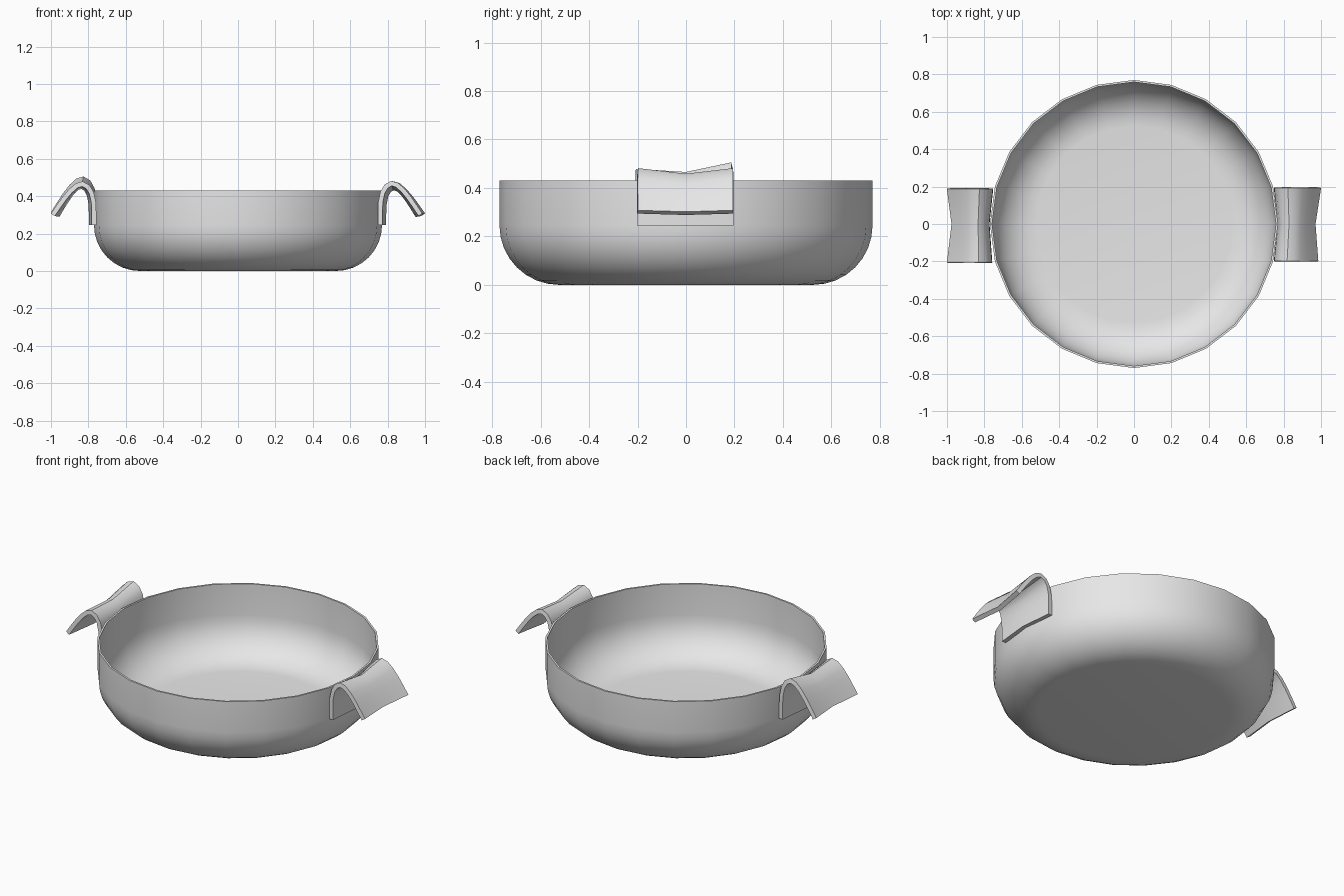
import bpy, bmesh, math

cube = bpy.data.objects.get("Cube")
if cube:
    bpy.data.objects.remove(cube, do_unlink=True)

# Single plain metal colour
metal = bpy.data.materials.new("light_grey_metal")
metal.use_nodes = True
metal.diffuse_color = (0.8, 0.8, 0.8, 1)
metal.node_tree.nodes["Principled BSDF"].inputs["Base Color"].default_value = (0.8, 0.8, 0.8, 1)


def finish(bm, name, thickness=0.0):
    """Turn a bmesh into a smooth-shaded object, optionally thickened."""
    bmesh.ops.recalc_face_normals(bm, faces=bm.faces)
    mesh = bpy.data.meshes.new(name)
    bm.to_mesh(mesh)
    bm.free()
    mesh.materials.append(metal)
    obj = bpy.data.objects.new(name, mesh)
    bpy.context.collection.objects.link(obj)
    bpy.ops.object.select_all(action='DESELECT')
    obj.select_set(True)
    bpy.context.view_layer.objects.active = obj
    if thickness:
        mod = obj.modifiers.new("thickness", 'SOLIDIFY')
        mod.thickness = thickness
        mod.offset = 0
        mod.use_even_offset = True
        bpy.ops.object.modifier_apply(modifier=mod.name)
    bpy.ops.object.shade_smooth_by_angle(angle=math.radians(40))
    return obj


# Bowl: closed wall profile with a rounded base, spun in 24 sides
SIDES, ARC_STEPS = 24, 8
RADIUS, HEIGHT, ROUND, WALL = 0.77, 0.43, 0.245, 0.011


def wall_profile(inset):
    centre_r, r = RADIUS - ROUND, ROUND - inset
    pts = [(0, inset)]
    for i in range(ARC_STEPS + 1):
        a = math.pi / 2 * i / ARC_STEPS
        pts.append((centre_r + r * math.sin(a), ROUND - r * math.cos(a)))
    return pts + [(RADIUS - inset, HEIGHT)]


bm = bmesh.new()
profile = wall_profile(0) + wall_profile(WALL)[::-1]
verts = [bm.verts.new((0, r, z)) for r, z in profile]
edges = [bm.edges.new(pair) for pair in zip(verts, verts[1:])]
bmesh.ops.spin(bm, geom=verts + edges, cent=(0, 0, 0), axis=(0, 0, 1),
               angle=math.tau, steps=SIDES, use_duplicate=False)
bmesh.ops.remove_doubles(bm, verts=bm.verts, dist=0.0005)
finish(bm, "bowl")

# Handles: hooked strip, pinched at the middle station
HOOK = [(0, 0), (0, .3), (.01, .55), (.06, .78), (.15, .93), (.28, 1),
        (.42, .96), (.57, .83), (.72, .65), (.87, .44), (1, .25)]
FOOT_Z = 0.245


def handle(name, side, stations):
    """Each station is (y, inner x, outer x, peak z)."""
    bm = bmesh.new()
    rows = [[bm.verts.new((side * (x0 + (x1 - x0) * u), y, FOOT_Z + (peak - FOOT_Z) * w))
             for u, w in HOOK] for y, x0, x1, peak in stations]
    for a, b in zip(rows, rows[1:]):
        for i in range(len(HOOK) - 1):
            bm.faces.new((a[i], a[i + 1], b[i + 1], b[i]))
    finish(bm, name, 0.025)


handle("left_handle", 1, [(-0.2, 0.76, 0.975, 0.468), (0, 0.78, 0.96, 0.445),
                          (0.195, 0.76, 0.99, 0.468)])
handle("right_handle", -1, [(-0.208, 0.77, 0.99, 0.465), (0, 0.785, 0.965, 0.452),
                            (0.19, 0.765, 0.99, 0.492)])
